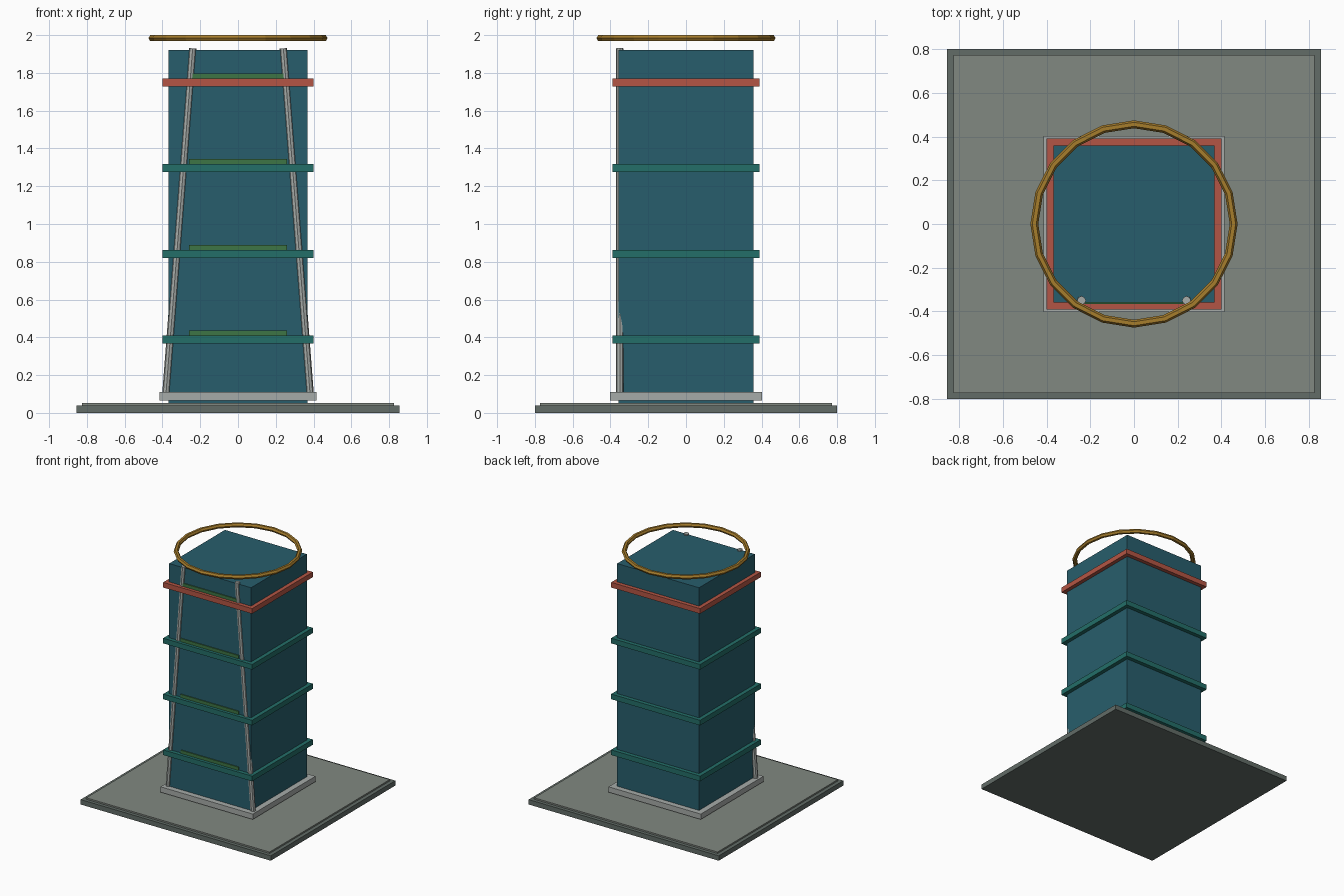
import bpy
from mathutils import Vector

if "Cube" in bpy.data.objects:
    bpy.data.objects.remove(bpy.data.objects["Cube"])


def material(name, rgb):
    m = bpy.data.materials.new(name)
    m.diffuse_color = (*[(c / 255) ** 2.2 for c in rgb], 1)
    m.use_nodes = True
    m.node_tree.nodes["Principled BSDF"].inputs["Base Color"].default_value = m.diffuse_color
    return m


STONE = material("dark_stone", (98, 108, 103))
PAVING = material("paving", (128, 135, 128))
PALE = material("pale_metal", (165, 170, 167))
GLASS = material("blue_glass", (44, 94, 108))
TEAL = material("teal", (40, 110, 104))
RED = material("red", (178, 86, 70))
GREEN = material("green", (64, 116, 70))
BRASS = material("brass", (165, 124, 48))


def finish(name, mat):
    ob = bpy.context.object
    ob.name = name
    ob.data.materials.append(mat)
    return ob


def box(name, hx, y0, y1, z0, z1, mat):
    """Box centred on x with half width hx."""
    bpy.ops.mesh.primitive_cube_add(size=1, location=(0, (y0 + y1) / 2, (z0 + z1) / 2))
    bpy.context.object.scale = (2 * hx, y1 - y0, z1 - z0)
    bpy.ops.object.transform_apply(location=False, rotation=False)
    return finish(name, mat)


def rod(name, a, b, r, mat):
    a, b = Vector(a), Vector(b)
    bpy.ops.mesh.primitive_cylinder_add(vertices=8, radius=r, depth=(b - a).length,
                                        location=(a + b) / 2)
    bpy.context.object.rotation_euler = (b - a).to_track_quat('Z', 'Y').to_euler()
    return finish(name, mat)


# stepped ground slab
box("base_slab", 0.855, -0.80, 0.80, 0, 0.04, STONE)
box("paving_slab", 0.825, -0.772, 0.772, 0.04, 0.052, PAVING)

# tower and its plinth
box("tower_body", 0.368, -0.358, 0.358, 0.052, 1.92, GLASS)
box("plinth", 0.415, -0.403, 0.403, 0.066, 0.11, PALE)

# floor bands, each with a planted strip on the front
for i in range(4):
    z = 0.388 + 0.454 * i
    box(f"floor_band_{i + 1}", 0.40, -0.39, 0.39, z - 0.021, z + 0.021, RED if i == 3 else TEAL)
    box(f"front_strip_{i + 1}", 0.26, -0.366, -0.34, z + 0.015, z + 0.047, GREEN)

# leaning front struts
for side, s in (("left", -1), ("right", 1)):
    rod(f"{side}_strut", (s * 0.383, -0.35, 0.08), (s * 0.24, -0.35, 1.93), 0.02, PALE)

# crown ring floating over the roof
bpy.ops.mesh.primitive_torus_add(major_segments=20, minor_segments=6, major_radius=0.456,
                                 minor_radius=0.018, location=(0, 0, 1.984))
finish("crown_ring", BRASS)
